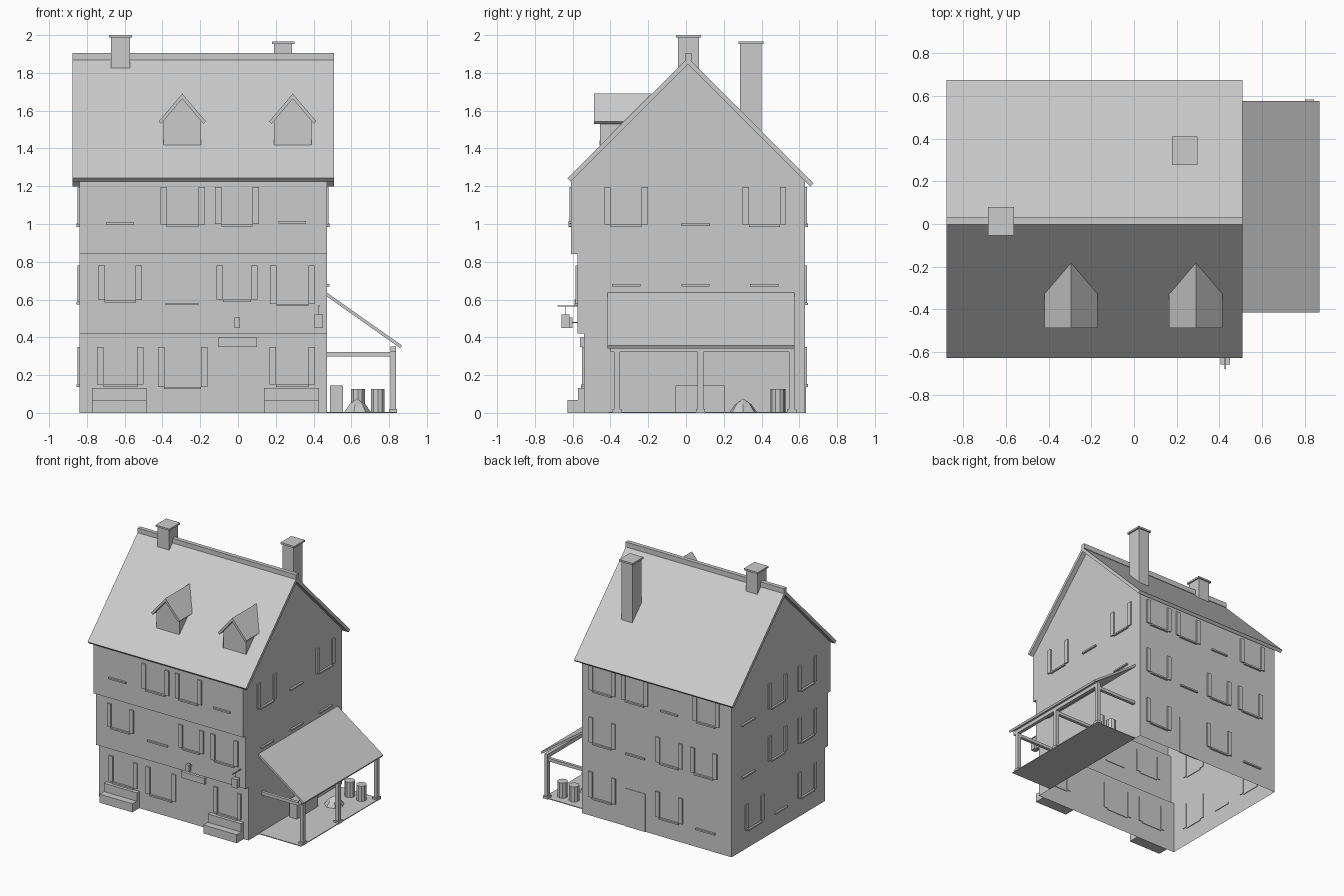
import bpy, bmesh, math
from mathutils import Vector

plaster = bpy.data.materials.new("light_grey")
plaster.diffuse_color = (0.6, 0.6, 0.6, 1)


def finish(bm, name):
    bmesh.ops.recalc_face_normals(bm, faces=bm.faces)
    me = bpy.data.meshes.new(name)
    bm.to_mesh(me)
    bm.free()
    me.materials.append(plaster)
    ob = bpy.data.objects.new(name, me)
    bpy.context.collection.objects.link(ob)
    return ob


def add_box(bm, x0, x1, y0, y1, z0, z1):
    vs = bmesh.ops.create_cube(bm, size=1)["verts"]
    for v in vs:
        v.co = Vector(((x0 + x1) / 2 + v.co.x * (x1 - x0),
                       (y0 + y1) / 2 + v.co.y * (y1 - y0),
                       (z0 + z1) / 2 + v.co.z * (z1 - z0)))


def boxes(name, *dims):
    bm = bmesh.new()
    for d in dims:
        add_box(bm, *d)
    return finish(bm, name)


def prism(name, start, end, open_edge=None):
    """Join two matching outlines; open_edge is the side left out."""
    bm = bmesh.new()
    a = [bm.verts.new(p) for p in start]
    b = [bm.verts.new(p) for p in end]
    bm.faces.new(a)
    bm.faces.new(b)
    n = len(a)
    for i in range(n):
        if i != open_edge:
            j = (i + 1) % n
            bm.faces.new((a[i], a[j], b[j], b[i]))
    return finish(bm, name)


# house shell: jettied storeys and gable, open underneath
section = [(-0.54, 0), (-0.54, 0.42), (-0.575, 0.42), (-0.575, 0.84), (-0.608, 0.84),
           (-0.608, 1.227), (0.01, 1.845), (0.63, 1.225), (0.63, 0)]
prism("house_walls", [(-0.84, y, z) for y, z in section],
      [(0.47, y, z) for y, z in section], open_edge=8)

# main roof and ridge cap
section = [(0.01, 1.88), (-0.627, 1.243), (-0.61, 1.226), (0.01, 1.846),
           (0.657, 1.199), (0.675, 1.216)]
prism("main_roof", [(-0.877, y, z) for y, z in section],
      [(0.508, y, z) for y, z in section])
boxes("ridge_cap", (-0.877, 0.508, -0.002, 0.03, 1.865, 1.905))

# dormers, cut off along the slope of the main roof
for i, cx in enumerate((-0.295, 0.29)):
    wall = [(-0.1, 1.415), (-0.1, 1.55), (0, 1.665), (0.1, 1.55), (0.1, 1.415)]
    roof = [(0, 1.69), (-0.125, 1.543), (-0.112, 1.53), (0, 1.663),
            (0.112, 1.53), (0.125, 1.543)]
    for name, shape, front in (("dormer_walls", wall, -0.455), ("dormer_roof", roof, -0.487)):
        prism(f"{name}_{i + 1}", [(cx + x, front, z) for x, z in shape],
              [(cx + x, z - 1.872, z) for x, z in shape])

# chimneys
boxes("ridge_chimney", (-0.673, -0.572, -0.043, 0.07, 1.8, 1.987),
      (-0.684, -0.562, -0.053, 0.08, 1.987, 2.0))
boxes("rear_chimney", (0.19, 0.285, 0.287, 0.4, 1.46, 1.953),
      (0.179, 0.298, 0.277, 0.41, 1.953, 1.967))


# windows: (centre, opening width, sill height, top or None when unshuttered)
def windows(name, axis, wall, out, items):
    bm = bmesh.new()

    def plate(u0, u1, depth, z0, z1):
        d0, d1 = sorted((wall - out * 0.005, wall + out * depth))
        if axis == "y":
            add_box(bm, u0, u1, d0, d1, z0, z1)
        else:
            add_box(bm, d0, d1, u0, u1, z0, z1)

    for c, w, sill, top in items:
        plate(c - w / 2, c + w / 2, 0.015, sill, sill + 0.012)
        if top:
            for s in (-1, 1):
                m = c + s * (w / 2 + 0.016)
                plate(m - 0.017, m + 0.017, 0.01, sill + 0.012, top)
    finish(bm, name)


windows("front_windows_upper", "y", -0.608, -1,
        [(-0.625, 0.15, 0.995, None), (-0.293, 0.17, 0.985, 1.195),
         (-0.005, 0.165, 0.988, 1.195), (0.288, 0.145, 1.003, None)])
windows("front_windows_middle", "y", -0.575, -1,
        [(-0.623, 0.165, 0.585, 0.78), (-0.297, 0.175, 0.571, None),
         (-0.005, 0.15, 0.588, 0.78), (0.288, 0.17, 0.565, 0.78)])
windows("front_windows_lower", "y", -0.54, -1,
        [(-0.623, 0.18, 0.137, 0.35), (-0.293, 0.195, 0.126, 0.35),
         (0.288, 0.175, 0.137, 0.35)])
windows("back_windows", "y", 0.63, 1,
        [(0.29, 0.165, 0.985, 1.195), (0.005, 0.165, 0.985, 1.195),
         (-0.297, 0.15, 0.99, None), (-0.62, 0.165, 0.985, 1.195),
         (0.29, 0.165, 0.57, 0.78), (0.0, 0.165, 0.57, None),
         (-0.297, 0.165, 0.57, 0.78), (-0.6, 0.165, 0.57, 0.78),
         (0.29, 0.17, 0.137, 0.35), (-0.297, 0.17, 0.137, 0.35),
         (-0.615, 0.165, 0.14, None)])
windows("left_windows", "x", -0.84, -1,
        [(0.43, 0.16, 0.99, None), (0.06, 0.165, 0.985, 1.195), (-0.31, 0.165, 0.985, 1.195),
         (0.43, 0.16, 0.575, None), (0.06, 0.165, 0.575, 0.78), (-0.31, 0.165, 0.575, 0.78),
         (0.35, 0.165, 0.137, 0.35), (0.02, 0.15, 0.137, None), (-0.31, 0.165, 0.137, 0.35)])
windows("right_windows", "x", 0.47, 1,
        [(-0.317, 0.165, 0.985, 1.195), (0.05, 0.155, 0.99, None), (0.415, 0.165, 0.985, 1.195),
         (-0.317, 0.15, 0.67, None), (0.05, 0.15, 0.67, None), (0.415, 0.15, 0.67, None)])

# back door, front steps, door sign board
boxes("back_door", (-0.085, 0.085, 0.625, 0.634, 0, 0.3))
for name, x0, x1 in (("left_steps", -0.773, -0.485), ("right_steps", 0.137, 0.428)):
    boxes(name, (x0, x1, -0.572, -0.54, 0, 0.133), (x0, x1, -0.627, -0.572, 0, 0.067))
boxes("sign_board", (-0.107, 0.1, -0.56, -0.54, 0.35, 0.4))

# lanterns and bracket
boxes("wall_lantern", (-0.018, 0.01, -0.628, -0.6, 0.45, 0.505),
      (-0.007, -0.001, -0.602, -0.574, 0.475, 0.482))
boxes("hanging_lantern", (0.405, 0.45, -0.658, -0.618, 0.45, 0.52))
boxes("lantern_bracket", (0.424, 0.431, -0.68, -0.572, 0.562, 0.569),
      (0.426, 0.429, -0.64, -0.637, 0.52, 0.562))

# lean-to porch: floor, sloped roof, posts and beams
boxes("porch_floor", (0.47, 0.84, -0.41, 0.575, 0, 0.006))
roof = [(0.47, 0.637), (0.868, 0.357), (0.86, 0.342), (0.47, 0.617)]
prism("porch_roof", [(x, -0.415, z) for x, z in roof], [(x, 0.575, z) for x, z in roof])
for i, y in enumerate((-0.365, 0.077, 0.56)):
    boxes(f"porch_post_{i + 1}", (0.808, 0.836, y - 0.015, y + 0.015, 0, 0.325),
          (0.8, 0.843, y - 0.024, y + 0.024, 0, 0.02))
    boxes(f"porch_tie_beam_{i + 1}", (0.47, 0.81, y - 0.012, y + 0.012, 0.298, 0.322))
boxes("porch_front_beam", (0.808, 0.836, -0.4, 0.575, 0.322, 0.352))

# goods under the porch: chest, heap, barrels
boxes("chest", (0.488, 0.555, -0.055, 0.207, 0, 0.145))
bm = bmesh.new()
rings = []
for r, z in ((0.077, 0.0), (0.045, 0.045)):
    rings.append([bm.verts.new((0.63 + r * math.cos(a), 0.303 + r * math.sin(a), z))
                  for a in (k * math.tau / 7 for k in range(7))])
tip = bm.verts.new((0.63, 0.303, 0.076))
for k in range(7):
    j = (k + 1) % 7
    bm.faces.new((rings[0][k], rings[0][j], rings[1][j], rings[1][k]))
    bm.faces.new((rings[1][k], rings[1][j], tip))
finish(bm, "heap")
for i, (x, y) in enumerate(((0.635, 0.49), (0.74, 0.485))):
    bm = bmesh.new()
    bmesh.ops.create_cone(bm, cap_ends=True, segments=10, radius1=0.038,
                          radius2=0.038, depth=0.12)
    bmesh.ops.translate(bm, verts=bm.verts, vec=(x, y, 0.066))
    finish(bm, f"barrel_{i + 1}")
